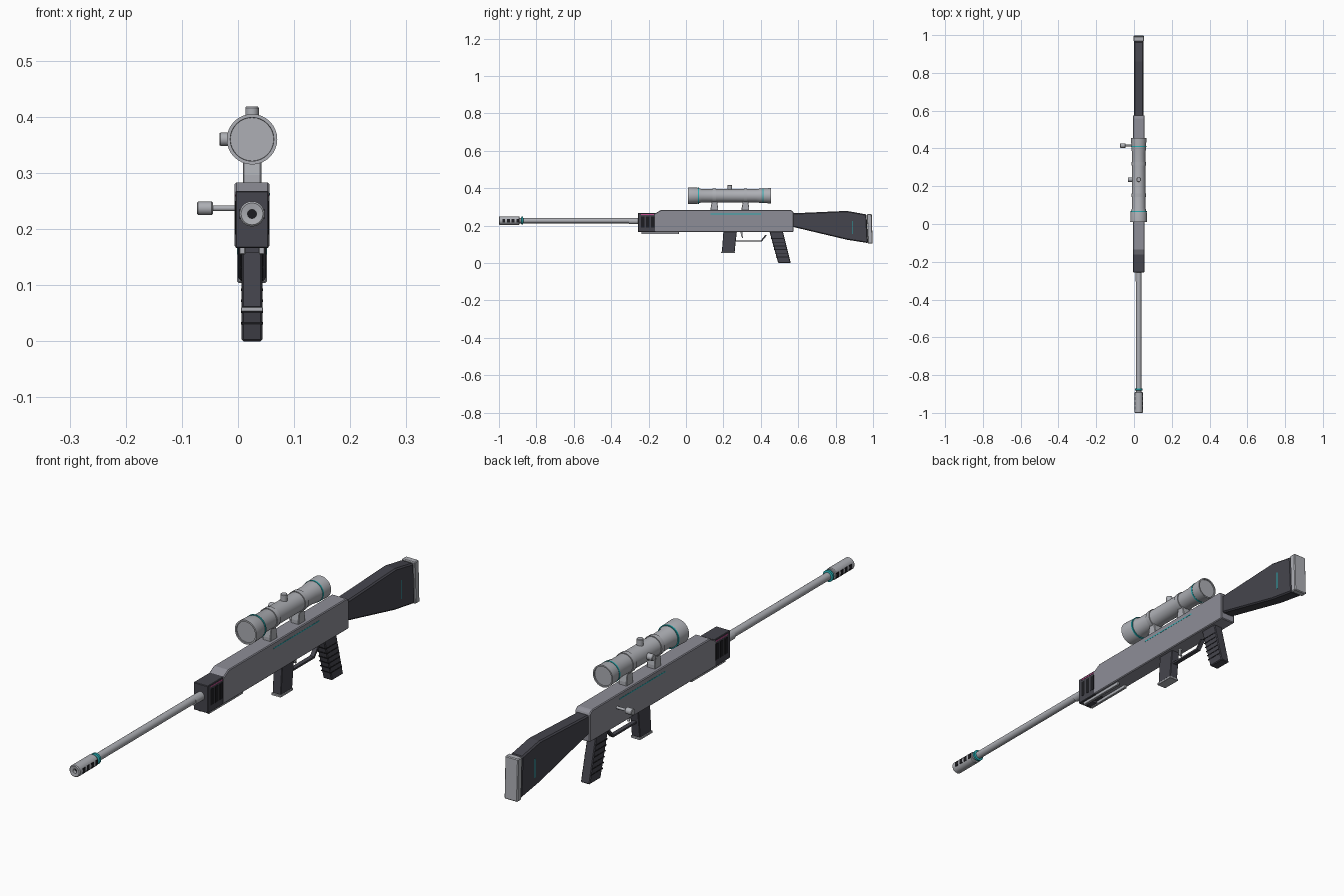
import bpy, bmesh, math
from mathutils import Vector

if "Cube" in bpy.data.objects:
    bpy.data.objects.remove(bpy.data.objects["Cube"])

CX = 0.025       # centre plane of the body
BORE_Z = 0.227
SCOPE_Z = 0.36


def material(name, r, g, b):
    m = bpy.data.materials.new(name)
    m.diffuse_color = (r, g, b, 1)
    m.use_nodes = True
    m.node_tree.nodes["Principled BSDF"].inputs["Base Color"].default_value = m.diffuse_color
    return m


STEEL = material("steel", 0.42, 0.43, 0.46)
BODY = material("body_grey", 0.27, 0.27, 0.31)
DARK = material("dark_polymer", 0.06, 0.06, 0.075)
BLACK = material("black", 0.012, 0.012, 0.015)
TEAL = material("teal", 0.02, 0.42, 0.45)
PINK = material("pink", 0.6, 0.08, 0.3)


def finish(bm, name, mat, smooth=False, bevel=0):
    bmesh.ops.recalc_face_normals(bm, faces=bm.faces)
    me = bpy.data.meshes.new(name)
    bm.to_mesh(me)
    bm.free()
    ob = bpy.data.objects.new(name, me)
    bpy.context.collection.objects.link(ob)
    me.materials.append(mat)
    if bevel:
        mod = ob.modifiers.new("bevel", 'BEVEL')
        mod.width, mod.segments = bevel, 1
        mod.limit_method = 'ANGLE'
    if smooth:
        bpy.ops.object.select_all(action='DESELECT')
        ob.select_set(True)
        bpy.context.view_layer.objects.active = ob
        bpy.ops.object.shade_smooth_by_angle(angle=math.radians(35))
    return ob


def prism(name, pts, half, mat, bevel=0, x=CX):
    """Side outline (y, z) extruded across x."""
    bm = bmesh.new()
    a = [bm.verts.new((x - half, y, z)) for y, z in pts]
    b = [bm.verts.new((x + half, y, z)) for y, z in pts]
    bm.faces.new(a)
    bm.faces.new(b)
    for i in range(len(pts)):
        j = (i + 1) % len(pts)
        bm.faces.new((a[i], a[j], b[j], b[i]))
    return finish(bm, name, mat, bevel=bevel)


def box(name, y0, y1, z0, z1, half, mat, bevel=0, x=CX):
    return prism(name, [(y0, z0), (y1, z0), (y1, z1), (y0, z1)], half, mat, bevel, x)


def lathe(name, prof, origin, mat, axis=(0, 1, 0), n=32):
    """Profile (position along axis, radius) turned round the axis."""
    bm = bmesh.new()
    q = Vector((0, 0, 1)).rotation_difference(Vector(axis))
    rings = [[bm.verts.new(Vector(origin) + q @ Vector((r * math.cos(t), r * math.sin(t), h)))
              for t in (2 * math.pi * i / n for i in range(n))] for h, r in prof]
    for a, b in zip(rings, rings[1:]):
        for i in range(n):
            j = (i + 1) % n
            bm.faces.new((a[i], a[j], b[j], b[i]))
    bm.faces.new(rings[0])
    bm.faces.new(rings[-1])
    return finish(bm, name, mat, smooth=True)


# Barrel and muzzle brake, with recessed bore and side ports
bore = (CX, 0, BORE_Z)
lathe("barrel", [(-0.9, 0.014), (-0.2, 0.014)], bore, STEEL, n=24)
lathe("barrel_sleeve", [(-0.305, 0.016), (-0.24, 0.016)], (CX, 0, BORE_Z - 0.003), STEEL, n=24)
lathe("muzzle_brake", [(-0.97, 0.008), (-0.998, 0.008), (-1.0, 0.0195), (-0.997, 0.0225),
                       (-0.893, 0.0225), (-0.89, 0.02)], bore, STEEL, n=24)
lathe("bore_hole", [(-0.985, 0.0083), (-0.975, 0.0083)], bore, BLACK, n=24)
lathe("muzzle_ring", [(-0.882, 0.014), (-0.88, 0.021), (-0.872, 0.021), (-0.87, 0.014)], bore, TEAL, n=24)
for i in range(4):
    y = -0.982 + i * 0.025
    box(f"muzzle_port_{i}", y, y + 0.015, BORE_Z - 0.009, BORE_Z + 0.009, 0.0225, BLACK)

# Receiver with sloped front and its teal stripes
prism("receiver", [(-0.168, 0.167), (0.575, 0.167), (0.575, 0.272), (0.562, 0.283),
                   (-0.135, 0.283), (-0.168, 0.264)], 0.031, BODY, 0.003)
box("receiver_stripe", 0.13, 0.40, 0.26, 0.264, 0.0316, TEAL)

# Front block with vents and pink stripe
box("front_block", -0.256, -0.16, 0.166, 0.268, 0.0295, DARK, 0.002)
for i in range(3):
    y = -0.24 + i * 0.027
    box(f"vent_{i}", y, y + 0.018, 0.19, 0.25, 0.0305, BLACK)
box("block_stripe", -0.24, -0.17, 0.258, 0.262, 0.0305, PINK)

# Folded bipod bars under the front
for s in (-1, 1):
    box(f"bipod_leg_{'right' if s > 0 else 'left'}", -0.238, -0.038, 0.155, 0.168,
        0.005, STEEL, 0.001, CX + s * 0.017)
box("bipod_mount", -0.235, -0.20, 0.158, 0.17, 0.02, DARK)

# Stock, butt pad and accent line
prism("stock", [(0.565, 0.195), (0.86, 0.125), (0.973, 0.107), (0.965, 0.26),
                (0.86, 0.279), (0.565, 0.266)], 0.025, DARK, 0.005)
prism("butt_pad", [(0.973, 0.104), (0.998, 0.104), (0.993, 0.262), (0.967, 0.262)],
      0.027, STEEL, 0.003)
box("stock_stripe", 0.889, 0.893, 0.155, 0.225, 0.0256, TEAL)

# Pistol grip with ridges
prism("pistol_grip", [(0.446, 0.17), (0.518, 0.17), (0.56, 0.0), (0.493, 0.0)], 0.0185, DARK, 0.003)
for i in range(6):
    z = 0.03 + i * 0.02
    y = 0.493 - 0.047 * z / 0.17
    prism(f"grip_ridge_{i}", [(y - 0.002, z), (y + 0.066, z), (y + 0.065, z + 0.004),
                              (y - 0.003, z + 0.004)], 0.0195, BLACK)

# Magazine
prism("magazine", [(0.200, 0.17), (0.272, 0.17), (0.260, 0.06), (0.192, 0.06)], 0.0175, DARK, 0.002)
box("magazine_base", 0.188, 0.263, 0.053, 0.061, 0.0195, STEEL, 0.001)

# Trigger and guard
prism("trigger_guard", [(0.262, 0.115), (0.405, 0.115), (0.432, 0.148), (0.425, 0.152),
                        (0.401, 0.122), (0.262, 0.122)], 0.008, DARK)
prism("trigger", [(0.292, 0.17), (0.303, 0.17), (0.301, 0.152), (0.306, 0.135),
                  (0.300, 0.134), (0.293, 0.152)], 0.004, STEEL)

# Bolt handle
lathe("bolt_rod", [(0, 0.005), (0.06, 0.005)], (0.01, 0.415, 0.237), STEEL, (-1, 0, 0), 16)
lathe("bolt_knob", [(0, 0.010), (0.002, 0.012), (0.026, 0.012), (0.028, 0.010)],
      (-0.045, 0.415, 0.237), STEEL, (-1, 0, 0), 16)

# Scope body: front bell, tube, eyepiece, with recessed lenses
scope = (CX, 0, SCOPE_Z)
lathe("scope_body", [(0.022, 0.038), (0.01, 0.039), (0.01, 0.045), (0.06, 0.043), (0.085, 0.035),
                     (0.375, 0.035), (0.395, 0.038), (0.455, 0.041), (0.455, 0.036), (0.447, 0.035)],
      scope, STEEL)
lathe("front_lens", [(0.014, 0.0385), (0.02, 0.0385)], scope, STEEL)
lathe("rear_lens", [(0.447, 0.0355), (0.451, 0.0355)], scope, STEEL)
for name, y, r in (("front_accent", 0.064, 0.0435), ("rear_accent", 0.408, 0.04)):
    lathe(name, [(y, r - 0.006), (y, r), (y + 0.006, r), (y + 0.006, r - 0.006)], scope, TEAL)

# Scope rings and mounts
for name, y in (("front", 0.152), ("rear", 0.318)):
    lathe(f"{name}_scope_ring", [(y - 0.009, 0.03), (y - 0.009, 0.038), (y + 0.009, 0.038),
                                 (y + 0.009, 0.03)], scope, STEEL)
    prism(f"{name}_scope_mount", [(y - 0.02, 0.28), (y + 0.02, 0.28), (y + 0.02, 0.296),
                                  (y + 0.013, 0.335), (y - 0.013, 0.335), (y - 0.02, 0.296)],
          0.0165, STEEL, 0.002)

# Adjustment turrets on top and left
for name, axis in (("top_turret", (0, 0, 1)), ("side_turret", (-1, 0, 0))):
    lathe(name, [(0.03, 0.012), (0.056, 0.012), (0.058, 0.0105)], (CX, 0.235, SCOPE_Z), STEEL, axis, 20)
